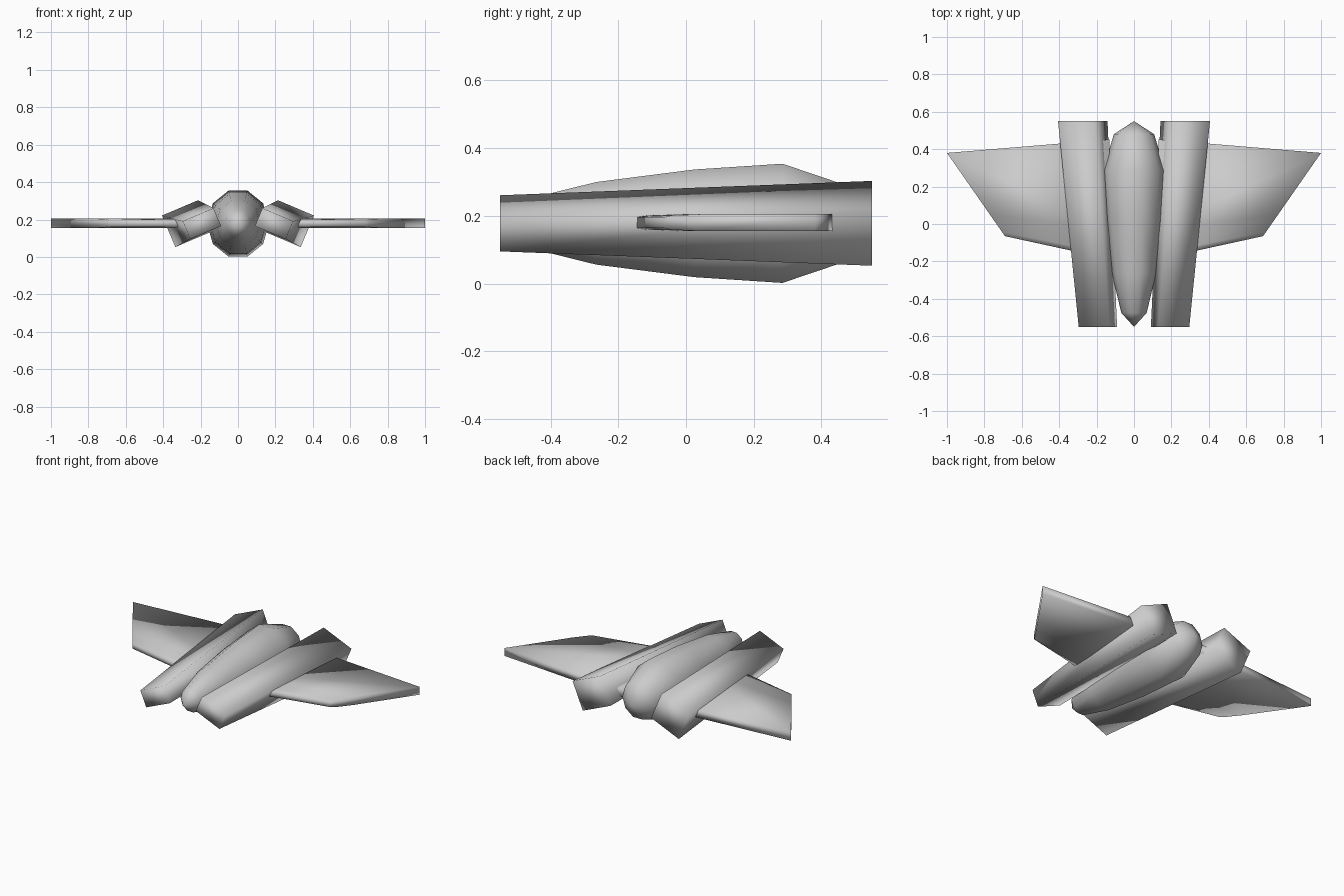
import bpy, bmesh, math

if "Cube" in bpy.data.objects:
    bpy.data.objects.remove(bpy.data.objects["Cube"])


def loft(name, rings, mirror=False, caps=True):
    """Skin a list of equal-length point rings, optionally capped and mirrored in x."""
    bm = bmesh.new()
    vs = [[bm.verts.new(p) for p in r] for r in rings]
    n = len(rings[0])
    for a, b in zip(vs, vs[1:]):
        for i in range(n):
            j = (i + 1) % n
            bm.faces.new((a[i], a[j], b[j], b[i]))
    if caps:
        bm.faces.new(vs[0])
        bm.faces.new(vs[-1])
    bmesh.ops.remove_doubles(bm, verts=bm.verts[:], dist=1e-5)
    bmesh.ops.recalc_face_normals(bm, faces=bm.faces[:])
    for f in bm.faces:
        f.smooth = True
    me = bpy.data.meshes.new(name)
    bm.to_mesh(me)
    bm.free()
    ob = bpy.data.objects.new(name, me)
    bpy.context.collection.objects.link(ob)
    if mirror:
        m = ob.modifiers.new("mirror", 'MIRROR')
        m.use_mirror_merge = False
    return ob


# Fuselage: ten-sided teardrop, (y, half width, half height)
stations = [(-0.55, 0, 0), (-0.475, 0.068, 0.07), (-0.265, 0.118, 0.122),
            (0.025, 0.15, 0.159), (0.285, 0.166, 0.176), (0.48, 0.108, 0.11),
            (0.55, 0, 0)]
rings = []
for y, w, h in stations:
    h /= math.sin(math.radians(72))
    rings.append([(w * math.cos(k * math.pi / 5), y,
                   0.178 + h * math.sin(k * math.pi / 5)) for k in range(10)])
loft("fuselage", rings, caps=False)


# Engine pods: tilted tapering boxes, widening toward the back
def pod_ring(y, cx, cz, w, h, tilt=math.radians(-23)):
    c, s = math.cos(tilt), math.sin(tilt)
    return [(cx + c * u * w / 2 - s * v * h / 2, y, cz + s * u * w / 2 + c * v * h / 2)
            for u, v in ((-1, -1), (1, -1), (1, 1), (-1, 1))]


loft("engine_pod", [pod_ring(-0.55, 0.193, 0.178, 0.179, 0.104),
                    pod_ring(0.55, 0.274, 0.178, 0.210, 0.183)], mirror=True)


# Wings: swept slab with a rounded leading edge
profile = [(0, 0.016), (0.05, 0.021), (0.25, 0.025), (1, 0.025)]


def wing_ring(lead, trail):
    pts = [(f, t) for f, t in profile] + [(f, -t) for f, t in reversed(profile)]
    return [(lead[0] + (trail[0] - lead[0]) * f,
             lead[1] + (trail[1] - lead[1]) * f, 0.18 + t) for f, t in pts]


loft("wing", [wing_ring((0.13, -0.187), (0.13, 0.452)),
              wing_ring((0.69, -0.065), (1.0, 0.38))], mirror=True)
